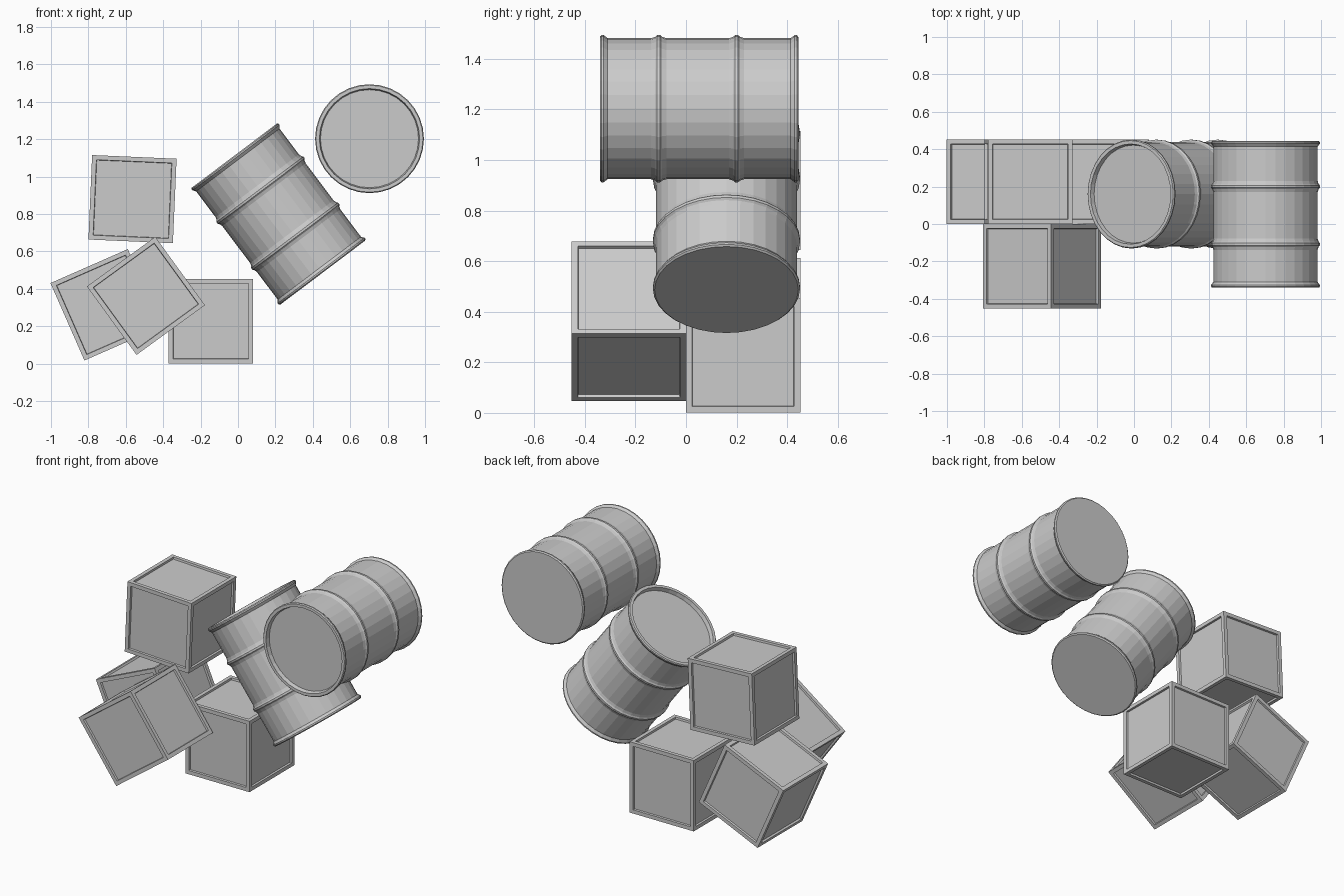
import bpy, bmesh
from math import radians, sin, cos, tau

if "Cube" in bpy.data.objects:
    bpy.data.objects.remove(bpy.data.objects["Cube"])


def finish(name, bm, loc, rot):
    bmesh.ops.recalc_face_normals(bm, faces=bm.faces)
    mesh = bpy.data.meshes.new(name)
    bm.to_mesh(mesh)
    bm.free()
    obj = bpy.data.objects.new(name, mesh)
    bpy.context.collection.objects.link(obj)
    obj.location = loc
    obj.rotation_euler = [radians(a) for a in rot]
    return obj


# Crate: cube with a framed, recessed panel on every side
def crate(name, loc, tilt):
    bm = bmesh.new()
    bmesh.ops.create_cube(bm, size=0.452)
    panels = list(bm.faces)
    bmesh.ops.inset_individual(bm, faces=panels, thickness=0.034)
    bmesh.ops.inset_individual(bm, faces=panels, thickness=0.003, depth=-0.012)
    return finish(name, bm, loc, (0, tilt, 0))


# Barrel: turned profile with end rims, two ribs, a flat base and a recessed lid
H = 0.392
RIBS = (-0.148, 0.160)
PROFILE = [(0.284, -H), (0.291, -H + 0.006), (0.291, -H + 0.014), (0.279, -H + 0.03)]
for z in RIBS:
    PROFILE += [(0.279, z - 0.03), (0.284, z - 0.014), (0.291, z - 0.006),
                (0.291, z + 0.006), (0.284, z + 0.014), (0.279, z + 0.03)]
PROFILE += [(0.279, H - 0.03), (0.291, H - 0.014), (0.291, H - 0.006),
            (0.286, H), (0.268, H), (0.262, H - 0.025)]


def barrel(name, loc, rot, sides=32):
    bm = bmesh.new()
    rings = [[bm.verts.new((r * cos(tau * i / sides), r * sin(tau * i / sides), z))
              for i in range(sides)] for r, z in PROFILE]
    for a, b in zip(rings, rings[1:]):
        for i in range(sides):
            j = (i + 1) % sides
            bm.faces.new((a[i], a[j], b[j], b[i]))
    bm.faces.new(rings[0][::-1])
    bm.faces.new(rings[-1])
    return finish(name, bm, loc, rot)


# Tumbled pile of crates
crate("crate_upright", (-0.145, 0.226, 0.228), 0)
crate("crate_front", (-0.4925, -0.226, 0.363), -36)
crate("crate_left", (-0.705, 0.226, 0.315), -23.7)
crate("crate_top", (-0.564, 0.226, 0.88), 2.5)

# Falling barrels
barrel("barrel_tilted", (0.217, 0.16, 0.80), (0, -37, 0))
barrel("barrel_lying", (0.703, 0.052, 1.203), (90, 0, 0))
